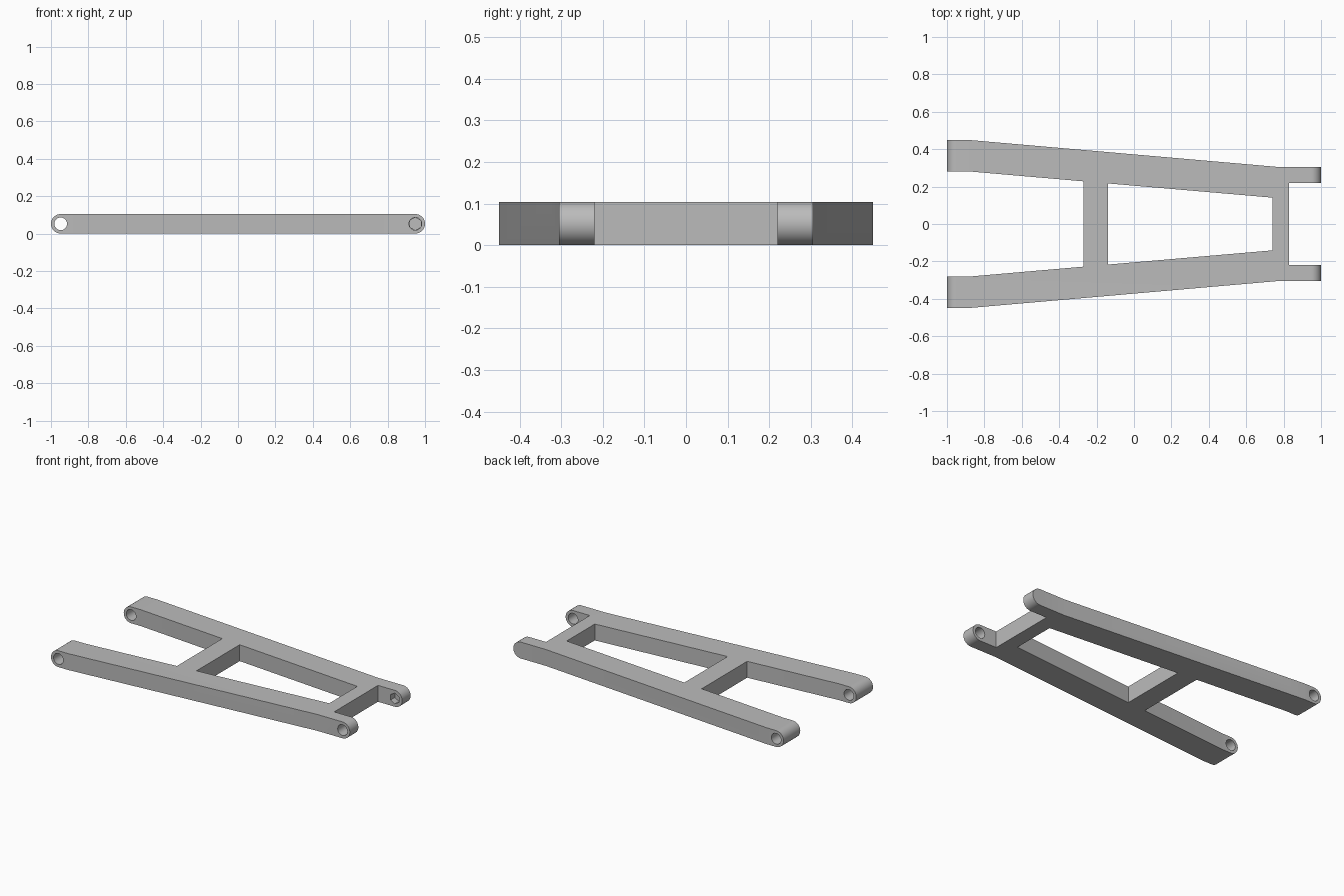
import bpy, bmesh, math
from mathutils import Vector

if "Cube" in bpy.data.objects:
    bpy.data.objects.remove(bpy.data.objects["Cube"], do_unlink=True)

HEIGHT = 0.104
R = HEIGHT / 2
PIN_X = 1 - R

grey = bpy.data.materials.new("plain grey")
grey.use_nodes = True
colour = (0.5, 0.5, 0.5, 1)
grey.diffuse_color = colour
grey.node_tree.nodes["Principled BSDF"].inputs["Base Color"].default_value = colour


def prism(name, points, direction):
    """Extrude a closed outline along a direction into a solid."""
    bm = bmesh.new()
    face = bm.faces.new([bm.verts.new(p) for p in points])
    new = bmesh.ops.extrude_face_region(bm, geom=[face])["geom"]
    verts = [v for v in new if isinstance(v, bmesh.types.BMVert)]
    bmesh.ops.translate(bm, verts=verts, vec=Vector(direction))
    bmesh.ops.recalc_face_normals(bm, faces=bm.faces)
    mesh = bpy.data.meshes.new(name)
    bm.to_mesh(mesh)
    bm.free()
    mesh.materials.append(grey)
    obj = bpy.data.objects.new(name, mesh)
    bpy.context.collection.objects.link(obj)
    return obj


def arc(x, y, radius, start, end, count):
    """Points on an upright arc, centred at half height."""
    angles = [start + (end - start) * i / count for i in range(count + 1)]
    return [(x + radius * math.cos(a), y, R + radius * math.sin(a)) for a in angles]


def pin_hole(name, x, y0, y1, sides):
    """Cutter for a hole running front to back."""
    start = math.pi / 2
    ring = arc(x, y0, 0.034, start, start + math.tau, sides)[:-1]
    return prism(name, ring, (0, y1 - y0, 0))


def carve(target, cutter, operation):
    mod = target.modifiers.new(cutter.name, "BOOLEAN")
    mod.object, mod.operation, mod.solver = cutter, operation, "EXACT"
    bpy.context.view_layer.objects.active = target
    bpy.ops.object.modifier_apply(modifier=mod.name)
    bpy.data.objects.remove(cutter, do_unlink=True)


# Frame outline: back half, mirrored to the front
half = [(-0.27, 0.228), (-0.88, 0.281), (-1, 0.281), (-1, 0.449), (-0.88, 0.449),
        (0.77, 0.305), (1, 0.305), (1, 0.22), (0.83, 0.22)]
outline = half + [(x, -y) for x, y in reversed(half)]
frame = prism("arm_frame", [(x, y, 0) for x, y in outline], (0, 0, HEIGHT))

# Window between the two cross bars
window = [(-0.14, 0.217), (0.74, 0.141), (0.74, -0.141), (-0.14, -0.217)]
carve(frame, prism("window_cutter", [(x, y, -0.1) for x, y in window], (0, 0, 0.4)), "DIFFERENCE")

# Rounded rail ends
q = math.pi / 2
side = arc(PIN_X, -0.6, R, -q, q, 24) + arc(-PIN_X, -0.6, R, q, 3 * q, 24)
carve(frame, prism("end_rounding", side, (0, 1.2, 0)), "INTERSECT")

# Pin holes: through at the wide end and front prong, blind socket in the back prong
carve(frame, pin_hole("wide_end_hole", -PIN_X, -0.6, 0.6, 24), "DIFFERENCE")
carve(frame, pin_hole("front_prong_hole", PIN_X, -0.6, 0, 24), "DIFFERENCE")
carve(frame, pin_hole("back_prong_socket", PIN_X, 0, 0.262, 6), "DIFFERENCE")

# Smooth shading with sharp edges
bpy.ops.object.select_all(action="DESELECT")
frame.select_set(True)
bpy.context.view_layer.objects.active = frame
bpy.ops.object.shade_smooth_by_angle(angle=math.radians(30))
